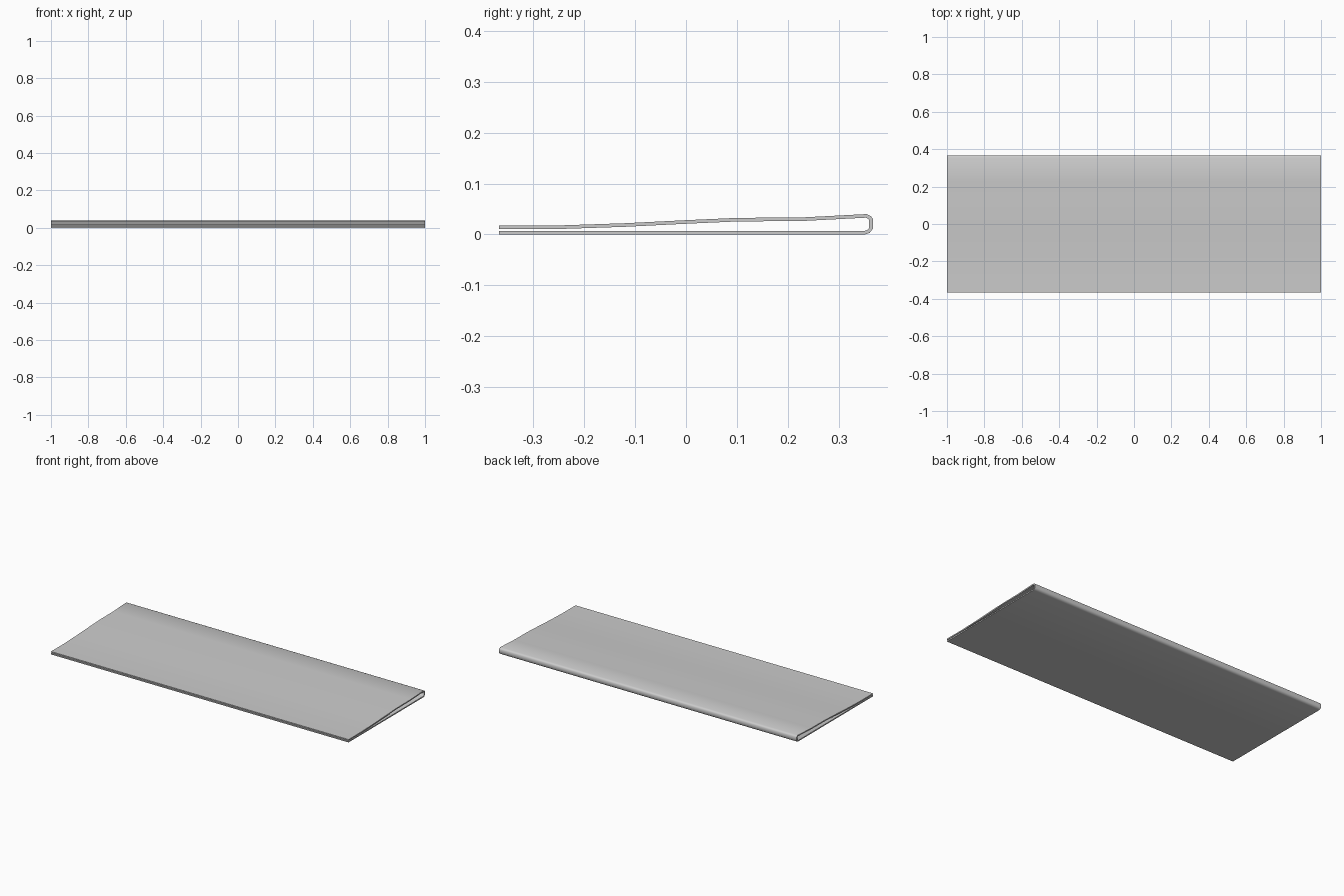
import bpy
import bmesh
from mathutils import Vector

if "Cube" in bpy.data.objects:
    bpy.data.objects.remove(bpy.data.objects["Cube"])

# Folded sheet: outer fold line in (y, z), from the front bottom edge round the back to the front top edge
OUTER = [(-0.367, 0.001), (0.0, 0.001), (0.352, 0.001), (0.361, 0.004), (0.367, 0.012),
         (0.367, 0.032), (0.363, 0.037), (0.355, 0.041), (0.23, 0.0345), (0.10, 0.0335),
         (0.0, 0.029), (-0.12, 0.023), (-0.24, 0.019), (-0.367, 0.019)]
THICK = 0.007
LENGTH_STEPS = 12


def inset(line, d):
    """Offset an open polyline to its left by d, with mitred corners."""
    pts = [Vector(p) for p in line]
    result = []
    for i, p in enumerate(pts):
        a = (p - pts[i - 1]).normalized() if i else (pts[1] - p).normalized()
        b = (pts[i + 1] - p).normalized() if i < len(pts) - 1 else a
        na, nb = Vector((-a.y, a.x)), Vector((-b.y, b.x))
        m = (na + nb).normalized()
        result.append(p + m * d / m.dot(na))
    return result


# Closed wall section swept along x
section = [Vector(p) for p in OUTER] + inset(OUTER, THICK)[::-1]
base = min(p.y for p in section)
bm = bmesh.new()
rings = []
for s in range(LENGTH_STEPS + 1):
    x = -1 + 2 * s / LENGTH_STEPS
    rings.append([bm.verts.new((x, p.x, p.y - base)) for p in section])
n = len(section)
for r0, r1 in zip(rings, rings[1:]):
    for i in range(n):
        j = (i + 1) % n
        bm.faces.new((r0[i], r0[j], r1[j], r1[i]))

# Narrow rims at both open ends
for ring in (rings[0], rings[-1]):
    for i in range(n // 2 - 1):
        bm.faces.new((ring[i], ring[i + 1], ring[n - 2 - i], ring[n - 1 - i]))
bmesh.ops.recalc_face_normals(bm, faces=bm.faces)

mesh = bpy.data.meshes.new("folded_sheet")
bm.to_mesh(mesh)
bm.free()
sheet = bpy.data.objects.new("folded_sheet", mesh)
bpy.context.collection.objects.link(sheet)
bpy.context.view_layer.objects.active = sheet
sheet.select_set(True)
bpy.ops.object.shade_smooth_by_angle(angle=0.9)
